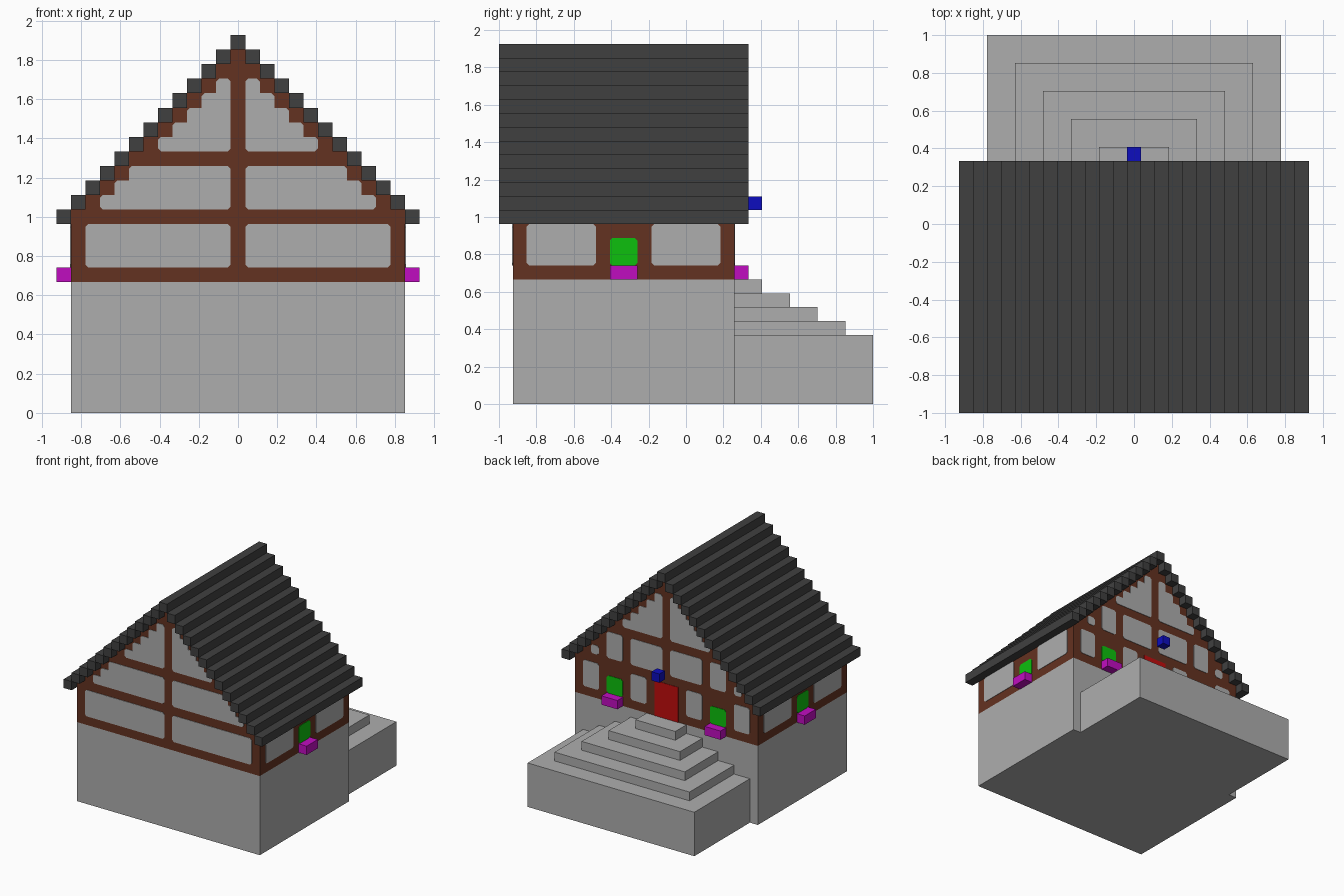
import bpy
import bmesh
from mathutils import Vector

U = 2 / 27          # size of one building block
PLATE = 0.05        # plate thickness in blocks
CHAMFER = 0.2       # cut on panel corners in blocks

cube = bpy.data.objects.get("Cube")
if cube:
    bpy.data.objects.remove(cube, do_unlink=True)


def material(name, *rgb):
    mat = bpy.data.materials.new(name)
    mat.use_nodes = True
    colour = (*rgb, 1)
    mat.diffuse_color = colour
    mat.node_tree.nodes["Principled BSDF"].inputs["Base Color"].default_value = colour
    return mat


STONE = material("stone grey", 0.423, 0.423, 0.423)
TIMBER = material("timber brown", 0.127, 0.032, 0.015)
SLATE = material("slate", 0.051, 0.051, 0.051)
FLOWER = material("flower magenta", 0.53, 0.004, 0.53)
GREEN = material("window green", 0.004, 0.53, 0.004)
RED = material("door red", 0.53, 0.004, 0.004)
BLUE = material("lantern blue", 0.004, 0.004, 0.52)

# Wall planes: map (across, height, outward) to block coordinates
FRONT = lambda a, z, d: (a, -12.5 - d, z)
BACK = lambda a, z, d: (a, 3.5 + d, z)
LEFT = lambda a, z, d: (11.5 + d, a, z)
RIGHT = lambda a, z, d: (-11.5 - d, a, z)


def prism(bm, outline, plane, d0, d1):
    """Extrude a flat outline between two distances from a wall plane."""
    rings = [[bm.verts.new(Vector(plane(a, z, d)) * U) for a, z in outline]
             for d in (d0, d1)]
    n = len(outline)
    faces = [bm.faces.new(rings[0]), bm.faces.new(rings[1])]
    for i in range(n):
        j = (i + 1) % n
        faces.append(bm.faces.new((rings[0][i], rings[0][j], rings[1][j], rings[1][i])))
    bmesh.ops.recalc_face_normals(bm, faces=faces)


def box(bm, x0, x1, y0, y1, z0, z1):
    outline = [(x0, z0), (x1, z0), (x1, z1), (x0, z1)]
    prism(bm, outline, lambda a, z, d: (a, d, z), y0, y1)


def finish(bm, name, mat):
    mesh = bpy.data.meshes.new(name)
    bm.to_mesh(mesh)
    bm.free()
    mesh.materials.append(mat)
    obj = bpy.data.objects.new(name, mesh)
    bpy.context.scene.collection.objects.link(obj)


def boxes(name, mat, *sizes):
    bm = bmesh.new()
    for size in sizes:
        box(bm, *size)
    finish(bm, name, mat)


def chamfered(points):
    """Cut the convex corners of a counter-clockwise outline."""
    pts = [Vector(p) for p in points]
    out = []
    for i, p in enumerate(pts):
        before = (pts[i - 1] - p).normalized()
        after = (pts[(i + 1) % len(pts)] - p).normalized()
        if before.x * after.y - before.y * after.x < 0:
            out += [p + before * CHAMFER, p + after * CHAMFER]
        else:
            out.append(p)
    return out


def panel_outline(a, b, z0, z1, stepped=False):
    """Rectangle, or one whose outer side steps in along the gable."""
    side = [(b, z0), (b, z1)]
    if stepped:
        side = []
        for z in range(z0, z1):
            edge = min(b, 23.5 - z)
            if side and side[-1][0] == edge:
                side[-1] = (edge, z + 1)
            else:
                side += [(edge, z), (edge, z + 1)]
    return chamfered([(a, z0), *side, (a, z1)])


def plates(name, mat, plane, rects, mirror=False, stepped=False):
    bm = bmesh.new()
    for rect in rects:
        outline = panel_outline(*rect, stepped=stepped)
        prism(bm, outline, plane, 0, PLATE)
        if mirror:
            prism(bm, [(-a, z) for a, z in outline], plane, 0, PLATE)
    finish(bm, name, mat)


# Stone base and timber upper storey with stepped gable
boxes("foundation", STONE, (-11.5, 11.5, -12.5, 3.5, 0, 9))
steps = [(11.5, 9)]
for k in range(12):
    steps += [(11.5 - k, 13 + k if k else 14), (11.5 - k, 14 + k)]
steps = list(dict.fromkeys(steps))
bm = bmesh.new()
prism(bm, steps + [(-x, z) for x, z in reversed(steps)], FRONT, 0, -16)
finish(bm, "timber_walls", TIMBER)

# Roof planks stepping up to the ridge
planks = []
for i in range(-12, 13):
    z = 25 - abs(i)
    planks.append((i - 0.5, i + 0.5, -13.5, 4.5, z, z + 1))
boxes("roof_planks", SLATE, *planks)

# Tiered stairs at the back
tiers = [(-10.5, 10.5, 3.5, 13.5, 0, 5)]
for k in range(1, 5):
    half = 10.5 - 2 * k
    tiers.append((-half, half, 3.5, 13.5 - 2 * k, 4 + k, 5 + k))
boxes("stair_tiers", STONE, *tiers)

# Plaster panels between the timbers
plates("front_panels", STONE, FRONT,
       [(0.5, 10.5, 10, 13), (0.5, 10.5, 14, 17), (0.5, 10.5, 18, 23)],
       mirror=True, stepped=True)
plates("back_panels", STONE, BACK,
       [(2.5, 4.5, 10, 13), (8.5, 10.5, 10, 13), (0.5, 4.5, 14, 17),
        (5.5, 7.5, 14, 17), (8.5, 9.5, 14, 15), (0.5, 10.5, 18, 23)],
       mirror=True, stepped=True)

# Side walls: panels, window and flower box
for side, plane, s in (("left", LEFT, 1), ("right", RIGHT, -1)):
    plates(side + "_panels", STONE, plane, [(-11.5, -6.5, 10, 13), (-2.5, 2.5, 10, 13)])
    plates(side + "_window", GREEN, plane, [(-5.5, -3.5, 10, 12)])
    x0, x1 = sorted((11.5 * s, 12.5 * s))
    boxes(side + "_flower_box", FLOWER, (x0, x1, -5.5, -3.5, 9, 10))

# Back wall: windows, flower boxes, door and lantern
plates("back_windows", GREEN, BACK, [(5.5, 7.5, 10, 12)], mirror=True)
boxes("back_flower_boxes", FLOWER,
      (5.5, 7.5, 3.5, 4.5, 9, 10), (-7.5, -5.5, 3.5, 4.5, 9, 10))
bm = bmesh.new()
prism(bm, [(-1.5, 9), (1.5, 9), (1.5, 13), (-1.5, 13)], BACK, 0, PLATE)
finish(bm, "back_door", RED)
boxes("lantern", BLUE, (-0.5, 0.5, 4.5, 5.5, 14, 15))
